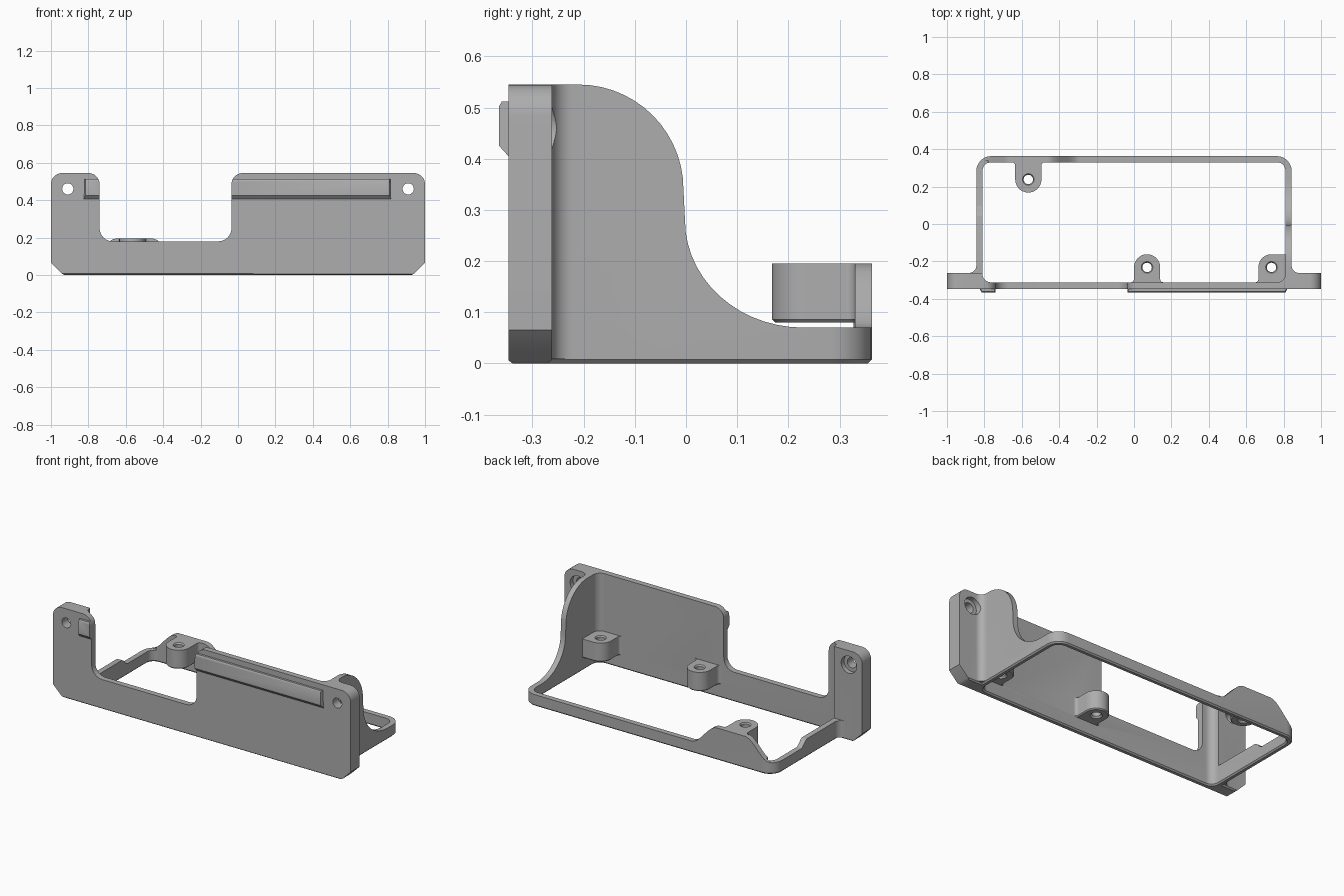
import bpy, bmesh
from math import sin, cos, pi, radians
from mathutils import Vector

cube = bpy.data.objects.get("Cube")
if cube:
    bpy.data.objects.remove(cube, do_unlink=True)

grey = bpy.data.materials.new("mid grey")
grey.use_nodes = True
COLOUR = (0.42, 0.42, 0.42, 1)
grey.diffuse_color = COLOUR
grey.node_tree.nodes["Principled BSDF"].inputs["Base Color"].default_value = COLOUR

# Where each profile's (a, b) and extrusion depth d go in space
PLANES = {"z": lambda a, b, d: (a, b, d),
          "y": lambda a, b, d: (a, d, b),
          "x": lambda a, b, d: (d, a, b)}


def prism(name, points, axis, low, high, bottom_bevel=0):
    """Extrude a closed 2D profile along an axis."""
    bm = bmesh.new()
    place = PLANES[axis]
    base = [bm.verts.new(place(a, b, low)) for a, b in points]
    top = [bm.verts.new(place(a, b, high)) for a, b in points]
    bm.faces.new(base)
    bm.faces.new(top)
    for i in range(len(base)):
        j = (i + 1) % len(base)
        bm.faces.new((base[i], base[j], top[j], top[i]))
    bmesh.ops.recalc_face_normals(bm, faces=bm.faces)
    if bottom_bevel:
        edges = [e for e in bm.edges if all(v in base for v in e.verts)]
        bmesh.ops.bevel(bm, geom=edges, offset=bottom_bevel, segments=1, affect='EDGES')
    mesh = bpy.data.meshes.new(name)
    bm.to_mesh(mesh)
    bm.free()
    mesh.materials.append(grey)
    obj = bpy.data.objects.new(name, mesh)
    bpy.context.collection.objects.link(obj)
    return obj


def combine(target, other, operation, keep=False):
    """Apply an exact boolean, then remove the second solid."""
    mod = target.modifiers.new("join", 'BOOLEAN')
    mod.operation, mod.solver, mod.object = operation, 'EXACT', other
    bpy.context.view_layer.update()
    graph = bpy.context.evaluated_depsgraph_get()
    mesh = bpy.data.meshes.new_from_object(target.evaluated_get(graph))
    target.modifiers.clear()
    target.data = mesh
    if not keep:
        bpy.data.objects.remove(other, do_unlink=True)


def arc(cx, cy, rx, ry, start, end, steps=10):
    return [(cx + rx * cos(radians(start + (end - start) * i / steps)),
             cy + ry * sin(radians(start + (end - start) * i / steps)))
            for i in range(steps + 1)]


def rounded(corners, steps=8):
    """Polygon from (x, y, radius) corners; each radius becomes a fillet."""
    out = []
    for i, (x, y, r) in enumerate(corners):
        p = Vector((x, y))
        if not r:
            out.append((x, y))
            continue
        u = (Vector(corners[i - 1][:2]) - p).normalized()
        v = (Vector(corners[(i + 1) % len(corners)][:2]) - p).normalized()
        for k in range(steps + 1):
            t = pi / 2 * k / steps
            out.append(tuple(p + u * r * (1 - sin(t)) + v * r * (1 - cos(t))))
    return out


def box_profile(x0, x1, y0, y1, r=0):
    return rounded([(x0, y0, r), (x1, y0, r), (x1, y1, r), (x0, y1, r)])


def ease(x0, z0, x1, z1, steps=12):
    ts = [i / steps for i in range(steps + 1)]
    return [(x0 + (x1 - x0) * t, z0 + (z1 - z0) * t * t * (3 - 2 * t)) for t in ts]


TOP, FRONT, EAR_BACK, SIDE, BACK = 0.545, -0.347, -0.262, 0.843, 0.363

# Rectangular frame: outer wall, with the tops trimmed to sweeping profiles
frame = prism("mounting_frame", box_profile(-SIDE, SIDE, -0.5, BACK, 0.08), "z", 0, TOP)
combine(frame, prism("front_trim", box_profile(-1, 1, -0.6, -0.28), "z", -1, 1), 'DIFFERENCE')
left_sweep = (arc(-0.21, 0.34, 0.205, 0.205, 90, 0, 14)
              + arc(0.23, 0.28, 0.232, 0.21, 180, 270, 14)
              + [(0.5, 0.07), (0.5, 0.7), (-0.21, 0.7)])
combine(frame, prism("left_trim", left_sweep, "x", 0, 1), 'DIFFERENCE')
right_sweep = [(-0.4, 0.11)] + ease(0.04, 0.11, 0.1, 0.07) + [(0.34, 0.07), (0.34, 0.7), (-0.4, 0.7)]
combine(frame, prism("right_trim", right_sweep, "x", -1, -0.78), 'DIFFERENCE')
back_hump = ([(-1, 0.07)] + ease(-0.82, 0.07, -0.65, 0.195) + ease(-0.46, 0.195, -0.29, 0.07)
             + [(0.05, 0.07), (0.05, 0.7), (-1, 0.7)])
combine(frame, prism("back_trim", back_hump, "y", 0.2, 0.5), 'DIFFERENCE')

# Front plate with ears and a wide notch
outline = rounded([(-0.935, 0, 0), (0.935, 0, 0), (1, 0.065, 0), (1, TOP, 0.06),
                   (-0.035, TOP, 0.06), (-0.035, 0.18, 0.07), (-0.74, 0.18, 0.07),
                   (-0.74, TOP, 0.06), (-1, TOP, 0.06), (-1, 0.065, 0)])
plate = prism("front_plate", outline, "y", FRONT, EAR_BACK)
combine(frame, plate, 'UNION')

# Concave fillets between ears and side walls
for s, height in ((1, TOP), (-1, 0.11)):
    curve = arc(SIDE + 0.04, EAR_BACK + 0.04, 0.04, 0.04, 180, 270)
    pts = [(s * x, y) for x, y in curve + [(SIDE + 0.04, -0.28), (SIDE - 0.02, -0.28),
                                           (SIDE - 0.02, EAR_BACK + 0.04)]]
    combine(frame, prism("ear_fillet", pts, "z", 0.009, height), 'UNION')

# Open centre
combine(frame, prism("centre_cut", box_profile(-0.81, 0.81, -0.312, 0.33, 0.045), "z", -1, 1),
        'DIFFERENCE')

# Small chamfer around the underside
bm = bmesh.new()
bm.from_mesh(frame.data)
bmesh.ops.remove_doubles(bm, verts=bm.verts, dist=0.0002)
bmesh.ops.dissolve_limit(bm, angle_limit=0.002, verts=bm.verts, edges=bm.edges)
rim = [e for e in bm.edges if all(abs(v.co.z) < 0.0005 for v in e.verts)
       and len(e.link_faces) == 2
       and sum(f.normal.z < -0.95 for f in e.link_faces) == 1]
bmesh.ops.bevel(bm, geom=rim, offset=0.008, segments=1, affect='EDGES')
bm.to_mesh(frame.data)
bm.free()

# Raised rails on the front face, clipped to the plate outline
clip = prism("outline_clip", outline, "y", -0.5, -0.2)
section = [(-0.335, 0.405), (FRONT, 0.405), (-0.365, 0.425), (-0.365, 0.503),
           (-0.36, 0.512), (-0.335, 0.512)]
for inner, outer in ((-0.1, 0.82), (-0.6, -0.825)):
    rail = prism("front_rail", section, "x", min(inner, outer), max(inner, outer))
    for v in rail.data.vertices:
        if abs(v.co.x - outer) < 0.001 and v.co.y < -0.355:
            v.co.x += -0.01 if outer > 0 else 0.01
    combine(rail, clip, 'INTERSECT', keep=True)
    combine(frame, rail, 'UNION')
bpy.data.objects.remove(clip, do_unlink=True)


def turned(name, x, y, rings):
    """Stack of (z, radius) rings as a round cutter."""
    bm = bmesh.new()
    loops = [[bm.verts.new((px, py, z)) for px, py in arc(x, y, r, r, 0, 360, 32)[:-1]]
             for z, r in rings]
    for a, b in zip(loops, loops[1:]):
        for i in range(len(a)):
            j = (i + 1) % len(a)
            bm.faces.new((a[i], a[j], b[j], b[i]))
    bm.faces.new(loops[0])
    bm.faces.new(loops[-1])
    bmesh.ops.recalc_face_normals(bm, faces=bm.faces)
    mesh = bpy.data.meshes.new(name)
    bm.to_mesh(mesh)
    bm.free()
    mesh.materials.append(grey)
    obj = bpy.data.objects.new(name, mesh)
    bpy.context.collection.objects.link(obj)
    return obj


# Screw bosses: rounded tabs growing from the walls
R, LOW, HIGH, F = 0.07, 0.08, 0.195, 0.018
for x, y, wall, corner in ((0.07, -0.232, -0.312, False), (0.735, -0.232, -0.312, True),
                           (-0.565, 0.238, 0.33, False)):
    s = 1 if y < 0 else -1
    depth = abs(y - wall)
    left = arc(-R - F, -depth + F, F, F, 270, 360, 6)
    right = [(-u, v) for u, v in reversed(left)]
    tab = [(-R - F, -depth - 0.015)] + left + arc(0, 0, R, R, 180, 90, 12)
    if corner:
        tab += [(0.09, R), (0.09, -depth - 0.015)]
    else:
        tab += arc(0, 0, R, R, 90, 0, 12)[1:] + right + [(R + F, -depth - 0.015)]
    boss = prism("screw_boss", [(x + u, y + s * v) for u, v in tab], "z", LOW, HIGH, 0.006)
    combine(frame, boss, 'UNION')
    hole = turned("boss_hole", x, y, [(LOW - 0.05, 0.034), (LOW, 0.034), (LOW + 0.01, 0.025),
                                      (HIGH - 0.008, 0.025), (HIGH, 0.031), (HIGH + 0.05, 0.031)])
    combine(frame, hole, 'DIFFERENCE')

# Ear holes, counterbored from behind
for s in (1, -1):
    for radius, y0, y1 in ((0.03, -0.5, -0.25), (0.052, -0.29, -0.2)):
        combine(frame, prism("ear_hole", arc(s * 0.91, 0.46, radius, radius, 0, 360, 32)[:-1],
                             "y", y0, y1), 'DIFFERENCE')

# Smooth the curves, keep the edges crisp
bpy.ops.object.select_all(action='DESELECT')
bpy.context.view_layer.objects.active = frame
frame.select_set(True)
bpy.ops.object.shade_smooth_by_angle(angle=radians(30))
